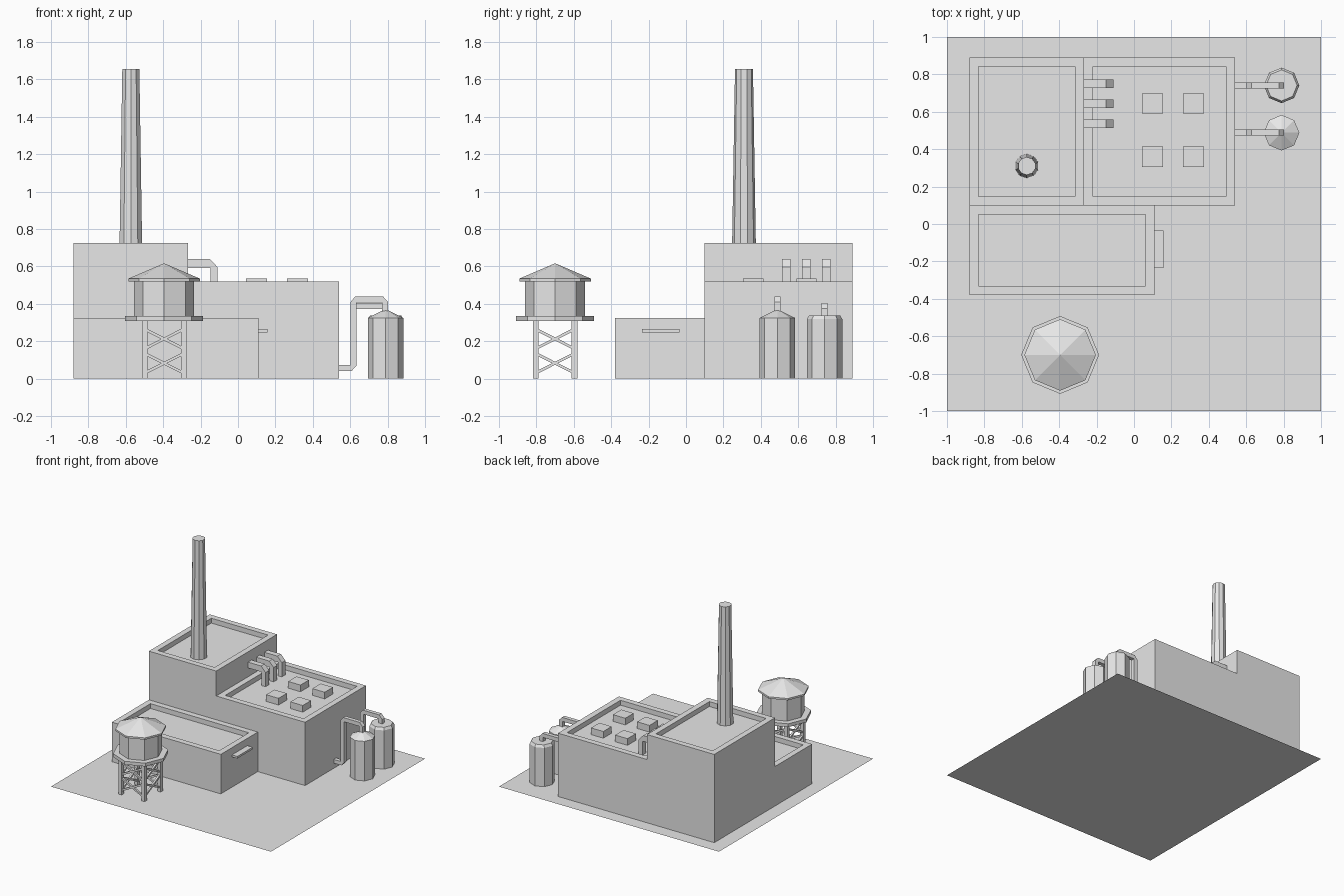
import bpy, bmesh, math
from mathutils import Vector

if "Cube" in bpy.data.objects:
    bpy.data.objects.remove(bpy.data.objects["Cube"], do_unlink=True)

grey = bpy.data.materials.new("plain_grey")
grey.use_nodes = True
grey.diffuse_color = (0.8, 0.8, 0.8, 1)
grey.node_tree.nodes["Principled BSDF"].inputs["Base Color"].default_value = (0.8, 0.8, 0.8, 1)


def finish(name, bm):
    """Turn a bmesh into a grey, flat-shaded object."""
    bmesh.ops.recalc_face_normals(bm, faces=bm.faces)
    mesh = bpy.data.meshes.new(name)
    bm.to_mesh(mesh)
    bm.free()
    mesh.materials.append(grey)
    obj = bpy.data.objects.new(name, mesh)
    bpy.context.collection.objects.link(obj)
    return obj


def prism(name, outline, axis, start, end):
    """Extrude an outline in the x-z plane (axis y) or the x-y plane (axis z)."""
    bm = bmesh.new()
    rings = []
    for d in (start, end):
        rings.append([bm.verts.new((a, d, b) if axis == "y" else (a, b, d)) for a, b in outline])
    low, high = rings
    n = len(outline)
    for i in range(n):
        bm.faces.new((low[i], low[(i + 1) % n], high[(i + 1) % n], high[i]))
    bm.faces.new(high)
    if start != 0:  # faces resting on the ground are left open
        bm.faces.new(low)
    return finish(name, bm)


def box(name, x0, x1, y0, y1, z0, z1):
    return prism(name, [(x0, y0), (x1, y0), (x1, y1), (x0, y1)], "z", z0, z1)


def building(name, x0, x1, y0, y1, height):
    """Block with a parapet around a sunken roof."""
    obj = box(name, x0, x1, y0, y1, 0, height)
    bm = bmesh.new()
    bm.from_mesh(obj.data)
    top = max(bm.faces, key=lambda f: f.calc_center_median().z)
    bmesh.ops.inset_individual(bm, faces=[top], thickness=0.068)
    bmesh.ops.inset_individual(bm, faces=[top], thickness=0.0001, depth=-0.04)
    bm.to_mesh(obj.data)
    bm.free()


def turned(name, x, y, sides, profile):
    """Faceted round part from (radius, height) pairs, with a corner facing +y."""
    bm = bmesh.new()
    rings = []
    for r, z in profile:
        if r == 0:
            rings.append([bm.verts.new((x, y, z))])
        else:
            angles = [math.tau * i / sides for i in range(sides)]
            rings.append([bm.verts.new((x + r * math.sin(a), y + r * math.cos(a), z)) for a in angles])
    for a, b in zip(rings, rings[1:]):
        for i in range(sides):
            j = (i + 1) % sides
            if len(b) == 1:
                bm.faces.new((a[i], a[j], b[0]))
            else:
                bm.faces.new((a[i], a[j], b[j], b[i]))
    if len(rings[-1]) > 1:
        bm.faces.new(rings[-1])
    if profile[0][1] > 0:
        bm.faces.new(rings[0])
    return finish(name, bm)


def bar(name, p, q, width):
    """Square bar between two points."""
    p, q = Vector(p), Vector(q)
    bm = bmesh.new()
    bmesh.ops.create_cube(bm, size=1)
    bmesh.ops.scale(bm, vec=(width, width, (q - p).length), verts=bm.verts)
    obj = finish(name, bm)
    obj.location = (p + q) / 2
    obj.rotation_euler = (q - p).to_track_quat("Z", "Y").to_euler()
    return obj


# Ground plate
bm = bmesh.new()
bmesh.ops.create_grid(bm, x_segments=1, y_segments=1, size=1)
finish("ground_plate", bm)

# Buildings
building("tall_hall", -0.88, -0.268, 0.10, 0.89, 0.725)
building("main_hall", -0.268, 0.54, 0.10, 0.89, 0.52)
building("low_hall", -0.88, 0.11, -0.38, 0.10, 0.325)
box("door_canopy", 0.11, 0.158, -0.235, -0.035, 0.248, 0.265)

# Skylights on the main roof
for x in (0.098, 0.318):
    for y in (0.36, 0.645):
        box("skylight", x - 0.056, x + 0.056, y - 0.054, y + 0.054, 0.479, 0.535)

# Chimney
turned("chimney", -0.573, 0.31, 10, [(0.064, 0.684), (0.048, 1.655)])

# Elbow pipes from the tall hall down to the main roof
elbow = [(-0.27, 0.64), (-0.15, 0.64), (-0.11, 0.597), (-0.11, 0.479),
         (-0.147, 0.479), (-0.147, 0.592), (-0.27, 0.592)]
for y in (0.537, 0.643, 0.749):
    prism("roof_pipe", elbow, "y", y - 0.023, y + 0.023)

# Storage tanks, one with a cone top and one with a bevelled flat top
turned("cone_tank", 0.789, 0.488, 8, [(0.095, 0), (0.095, 0.325), (0, 0.372)])
turned("flat_tank", 0.789, 0.741, 8, [(0.095, 0), (0.095, 0.318), (0.083, 0.338)])

# Pipes from the main hall to the tanks
for y, top, end in ((0.488, 0.44, 0.355), (0.741, 0.405, 0.336)):
    under = top - 0.033
    route = [(0.54, 0.042), (0.608, 0.042), (0.634, 0.07), (0.634, under), (0.77, under),
             (0.77, end), (0.803, end), (0.803, top - 0.03), (0.775, top), (0.627, top),
             (0.602, top - 0.03), (0.602, 0.073), (0.54, 0.073)]
    prism("tank_pipe", route, "y", y - 0.016, y + 0.016)

# Water tower
tx, ty, spread = -0.395, -0.70, 0.104
turned("tower_platform", tx, ty, 8, [(0.208, 0.308), (0.208, 0.335)])
turned("tower_tank", tx, ty, 8, [(0.16, 0.335), (0.16, 0.52)])
turned("tower_roof", tx, ty, 8, [(0.191, 0.52), (0.191, 0.535), (0, 0.617)])
corners = [(tx + sx * spread, ty + sy * spread) for sx, sy in ((-1, -1), (1, -1), (1, 1), (-1, 1))]
for i, (x, y) in enumerate(corners):
    box("tower_leg", x - 0.015, x + 0.015, y - 0.015, y + 0.015, 0, 0.308)
    nx, ny = corners[(i + 1) % 4]
    for low, high in ((0.03, 0.135), (0.16, 0.265)):
        bar("tower_brace", (x, y, low), (nx, ny, high), 0.015)
        bar("tower_brace", (x, y, high), (nx, ny, low), 0.015)
